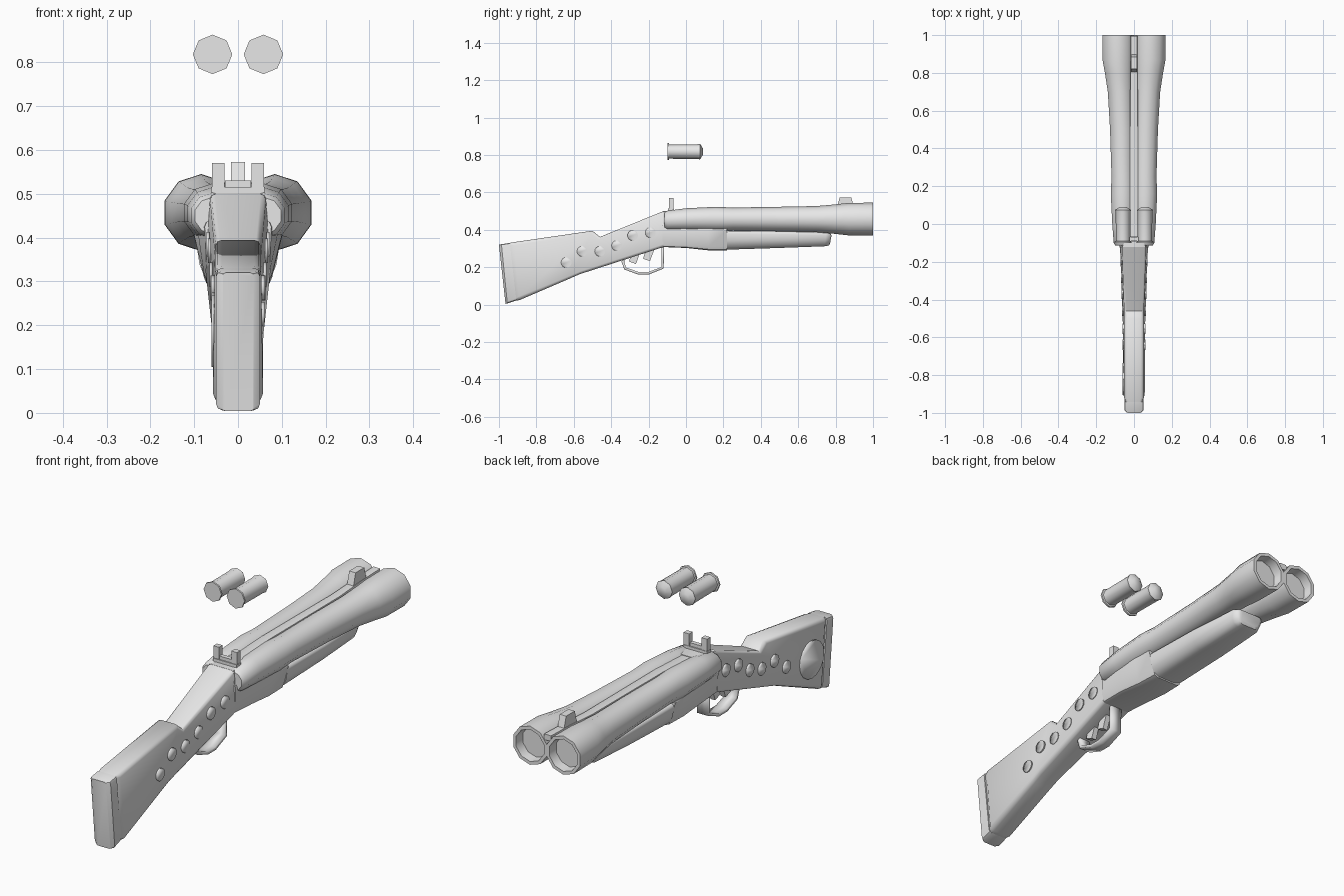
import bpy, bmesh
from math import pi, sin, cos, radians
from mathutils import Vector, Matrix

cube = bpy.data.objects.get("Cube")
if cube:
    bpy.data.objects.remove(cube, do_unlink=True)

grey = bpy.data.materials.new("plain_grey")
grey.use_nodes = True
grey.diffuse_color = (0.8, 0.8, 0.8, 1)
grey.node_tree.nodes["Principled BSDF"].inputs["Base Color"].default_value = (0.8, 0.8, 0.8, 1)


def finish(name, bm, angle=35):
    bmesh.ops.recalc_face_normals(bm, faces=bm.faces)
    mesh = bpy.data.meshes.new(name)
    bm.to_mesh(mesh)
    bm.free()
    mesh.materials.append(grey)
    ob = bpy.data.objects.new(name, mesh)
    bpy.context.collection.objects.link(ob)
    bpy.ops.object.select_all(action='DESELECT')
    ob.select_set(True)
    bpy.context.view_layer.objects.active = ob
    bpy.ops.object.shade_smooth_by_angle(angle=radians(angle))
    return ob


def loft(name, rings, angle=35):
    """Skin a row of equal rings and cap both ends."""
    bm = bmesh.new()
    rows = [[bm.verts.new(p) for p in ring] for ring in rings]
    n = len(rows[0])
    for a, b in zip(rows, rows[1:]):
        for i in range(n):
            j = (i + 1) % n
            bm.faces.new((a[i], a[j], b[j], b[i]))
    bm.faces.new(rows[0])
    bm.faces.new(rows[-1])
    return finish(name, bm, angle)


def round_ring(x, y, z, r, sides, turn=0.0):
    return [(x + r * cos(turn + 2 * pi * i / sides), y, z + r * sin(turn + 2 * pi * i / sides))
            for i in range(sides)]


def soft_ring(yb, zb, yt, zt, wb, wt, cb, ct):
    """Rounded section standing between a bottom and a top point."""
    low, high = Vector((0, yb, zb)), Vector((0, yt, zt))
    h = (high - low).length
    right = []
    for k in range(3):
        a = k * pi / 4
        right.append((wb - cb + cb * sin(a), cb - cb * cos(a)))
    for k in range(3):
        a = k * pi / 4
        right.append((wt - ct + ct * cos(a), h - ct + ct * sin(a)))
    outline = right + [(-x, v) for x, v in reversed(right)]
    return [low.lerp(high, v / h) + Vector((x, 0, 0)) for x, v in outline]


def box(name, lo, hi, tilt=0.0, top_scale=1.0):
    bm = bmesh.new()
    bmesh.ops.create_cube(bm, size=1)
    for v in bm.verts:
        if v.co.z > 0:
            v.co.y *= top_scale
    lo, hi = Vector(lo), Vector(hi)
    place = Matrix.Translation((lo + hi) / 2) @ Matrix.Rotation(tilt, 4, 'X')
    bmesh.ops.transform(bm, matrix=place @ Matrix.Diagonal((*(hi - lo), 1)), verts=bm.verts)
    return finish(name, bm)


# Stock with its raised comb and narrow wrist
loft("stock", [soft_ring(*s) for s in (
    (-.907, .022, -.942, .33, .046, .043, .012, .012),
    (-.89, .024, -.92, .334, .057, .053, .02, .016),
    (-.62, .14, -.5, .395, .057, .052, .02, .016),
    (-.57, .162, -.46, .362, .058, .052, .02, .014),
    (-.12, .308, -.12, .5, .074, .064, .015, .012))], 50)
loft("butt_plate", [soft_ring(*s) for s in (
    (-.965, .004, -1, .32, .036, .036, .008, .008),
    (-.955, .006, -.987, .323, .05, .05, .014, .012),
    (-.907, .022, -.942, .33, .05, .05, .014, .012))], 40)

# Receiver and fore-end under the barrels
loft("receiver", [soft_ring(*s) for s in (
    (-.125, .308, -.125, .44, .072, .076, .012, .015),
    (0, .303, 0, .43, .078, .092, .015, .015),
    (.12, .29, .12, .42, .078, .1, .02, .015),
    (.22, .288, .22, .415, .076, .1, .025, .015))])
loft("fore_end", [soft_ring(*s) for s in (
    (.22, .294, .22, .395, .088, .094, .045, .015),
    (.5, .303, .5, .392, .086, .09, .042, .015),
    (.74, .312, .75, .385, .074, .078, .034, .015),
    (.765, .316, .772, .38, .062, .068, .028, .015),
    (.77, .326, .778, .37, .05, .055, .02, .012))], 50)
loft("breech_block", [soft_ring(*s) for s in (
    (-.122, .4, -.122, .5, .07, .064, .01, .012),
    (0, .4, 0, .505, .06, .04, .01, .01))])

# Twin flared barrels: station, radius, axis offset, axis height
BARREL = ((-.115, .042, .058, .45), (-.1, .052, .058, .45), (0, .06, .058, .455),
          (.16, .066, .06, .457), (.25, .062, .06, .457), (.5, .066, .064, .457),
          (.7, .07, .072, .457), (.8, .079, .079, .457), (.87, .087, .084, .457),
          (1, .088, .084, .457), (1, .073, .084, .457), (.955, .07, .084, .457))
for side, word in ((1, "left"), (-1, "right")):
    loft(word + "_barrel",
         [round_ring(side * x, y, z, r, 10, pi / 10) for y, r, x, z in BARREL], 37)

# Rib filling the valley between the barrels
loft("barrel_rib", [soft_ring(y, low, y, high, w, w, .003, .003) for y, low, high, w in (
    (-.1, .42, .498, .022), (.2, .42, .512, .022), (.7, .43, .512, .02),
    (.87, .495, .522, .018), (.995, .5, .526, .018))])

# Sights
box("front_sight", (-.016, .805, .515), (.016, .9, .572), top_scale=.65)
box("rear_sight_base", (-.06, -.095, .49), (.06, -.065, .515))
box("rear_sight_bridge", (-.03, -.09, .51), (.03, -.07, .53))
for side, word in ((1, "left"), (-1, "right")):
    x = .045 * side
    box(word + "_rear_sight_post", (x - .014, -.092, .495), (x + .014, -.067, .57))

# Trigger guard strap and two triggers
bm = bmesh.new()
path = ((-.335, .25), (-.337, .228), (-.325, .193), (-.255, .168),
        (-.2, .168), (-.125, .197), (-.125, .32))
pairs = [[bm.verts.new((x, y, z)) for x in (-.028, .028)] for y, z in path]
for a, b in zip(pairs, pairs[1:]):
    bm.faces.new((a[0], a[1], b[1], b[0]))
guard = finish("trigger_guard", bm, 30)
strap = guard.modifiers.new("thickness", 'SOLIDIFY')
strap.thickness = .014
strap.offset = 0
for name, y, z in (("rear_trigger", -.275, .255), ("front_trigger", -.2, .27)):
    box(name, (-.012, y - .02, z - .033), (.012, y + .02, z + .033), tilt=-.35)


# Thin round inlays along both faces of the stock
def inlay(name, side, y, z, r):
    w = .057 + max(0, y + .5) * .034
    loft(name, [round_ring(side * (w + d), y, z, r, 16) for d in (-.003, .004)])
    ob = bpy.context.object
    for v in ob.data.vertices:
        # turn the lofted disc so that it faces sideways
        across, along = v.co.x - side * w, v.co.y - y
        off = side * (w + (.004 if v.index >= 16 else -.003))
        v.co.y = y + v.co.x - side * (w + (.004 if v.index >= 16 else -.003))
        v.co.x = off


SPOTS = ((-.64, .225), (-.555, .285), (-.46, .285), (-.37, .315), (-.285, .37), (-.19, .385))
for side, word in ((1, "left"), (-1, "right")):
    for i, (y, z) in enumerate(SPOTS):
        inlay(f"{word}_inlay_{i + 1}", side, y, z, .028)
inlay("right_large_inlay", -1, -.82, .19, .085)

# Pair of cartridges floating above the breech
SHELL = ((-.1, .045), (-.092, .045), (-.09, .038), (.06, .039), (.075, .042), (.09, .018))
for side, word in ((1, "left"), (-1, "right")):
    loft(word + "_cartridge",
         [round_ring(.058 * side, y, .818, r, 8) for y, r in SHELL], 50)
